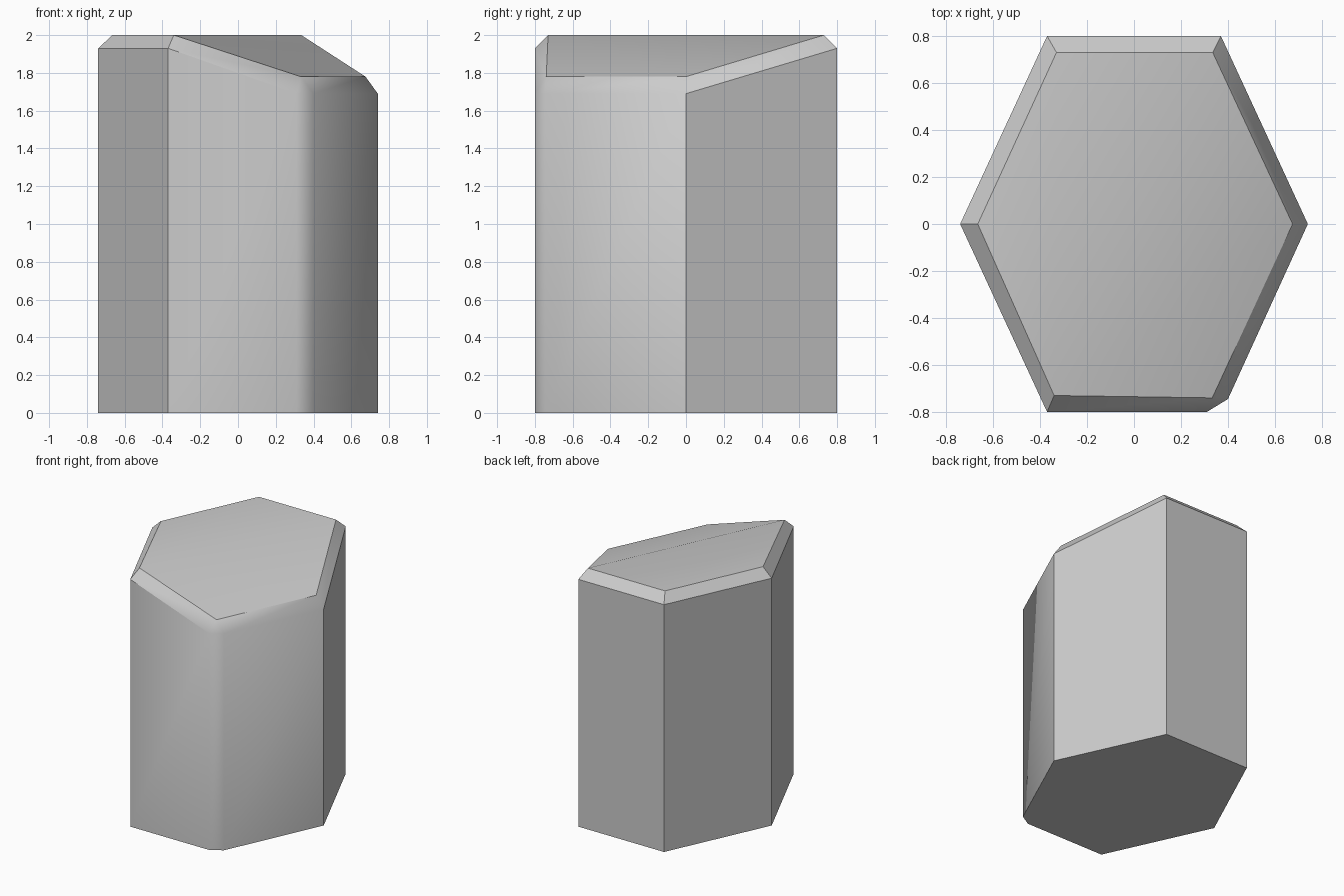
import bpy, bmesh, math

if "Cube" in bpy.data.objects:
    bpy.data.objects.remove(bpy.data.objects["Cube"])

# Outer plan (x, y, rim height), counter-clockwise; one front corner is chamfered
outer = [(-0.37, -0.8, 1.93), (0.31, -0.8, 1.69), (0.40, -0.745, 1.69),
         (0.74, 0, 1.69), (0.37, 0.8, 1.93), (-0.37, 0.8, 1.93), (-0.74, 0, 1.93)]
# Inner top outline, and which inner point each rim point meets
inner = [(-0.34, -0.73, 2), (0.333, -0.74, 1.78), (0.675, 0, 1.78),
         (0.335, 0.73, 2), (-0.33, 0.73, 2), (-0.665, 0, 2)]
meets = [0, 1, 1, 2, 3, 4, 5]

bm = bmesh.new()
base = [bm.verts.new((x, y, 0)) for x, y, z in outer]
rim = [bm.verts.new(p) for p in outer]
top = [bm.verts.new(p) for p in inner]

# Walls and bevel strip
n = len(outer)
for i in range(n):
    j = (i + 1) % n
    bm.faces.new((base[i], base[j], rim[j], rim[i]))
    a, b = top[meets[i]], top[meets[j]]
    bm.faces.new((rim[i], rim[j], a) if a == b else (rim[i], rim[j], b, a))

# Underside, sloping half and level half of the top
bm.faces.new(base[::-1])
bm.faces.new(top[0:4])
bm.faces.new((top[0], top[3], top[4], top[5]))
bmesh.ops.recalc_face_normals(bm, faces=bm.faces)

mesh = bpy.data.meshes.new("hexagonal_pillar")
bm.to_mesh(mesh)
bm.free()
pillar = bpy.data.objects.new("hexagonal_pillar", mesh)
bpy.context.collection.objects.link(pillar)

# Soft shading across the shallow folds only
bpy.context.view_layer.objects.active = pillar
pillar.select_set(True)
bpy.ops.object.shade_smooth_by_angle(angle=math.radians(35))
